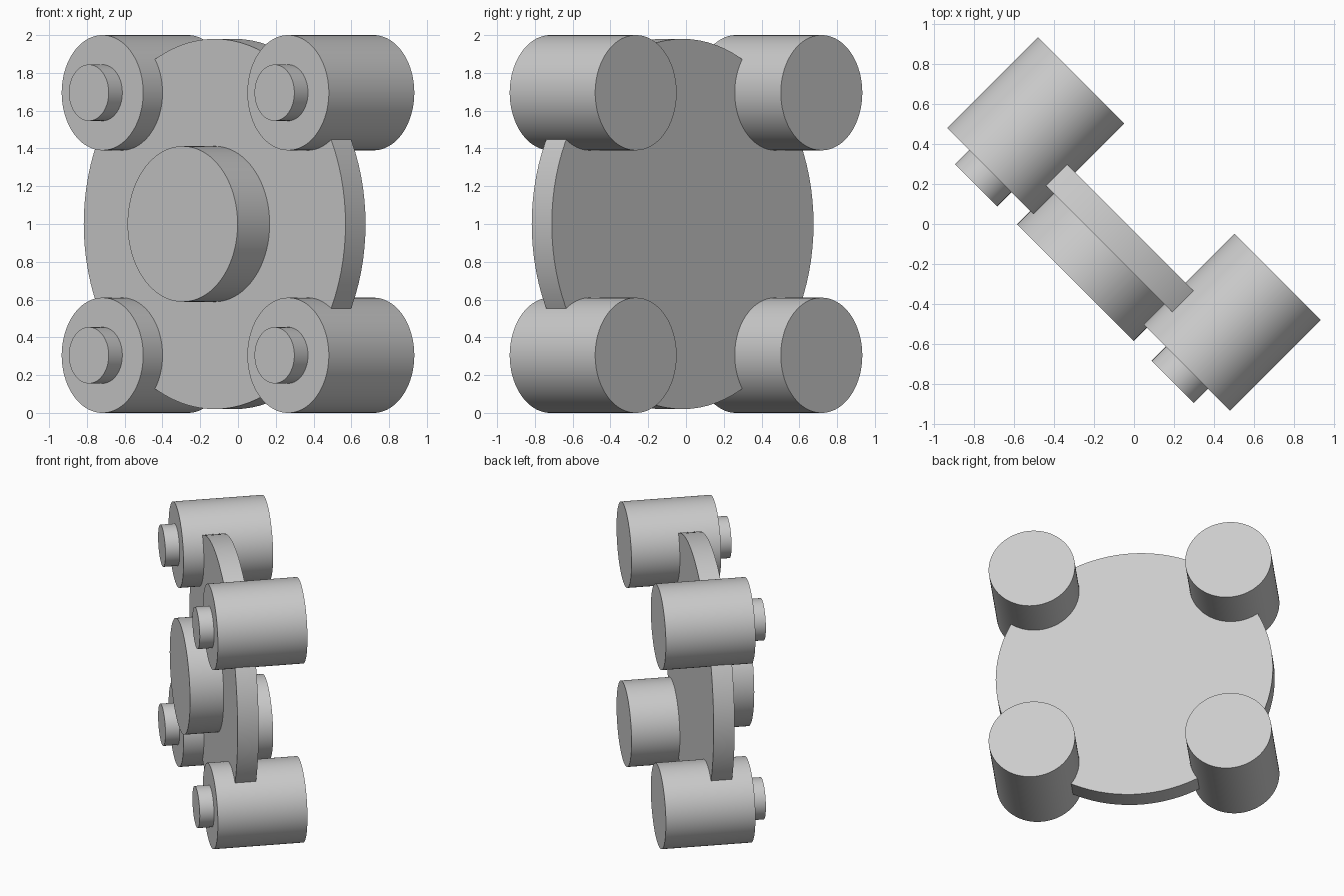
import bpy, math
from mathutils import Matrix, Vector

if "Cube" in bpy.data.objects:
    bpy.data.objects.remove(bpy.data.objects["Cube"])

grey = bpy.data.materials.new("plain grey")
grey.diffuse_color = (0.6, 0.6, 0.6, 1)
grey.use_nodes = True
grey.node_tree.nodes["Principled BSDF"].inputs["Base Color"].default_value = grey.diffuse_color

# The whole model is turned 45 degrees about the vertical axis
TURN = Matrix.Rotation(math.radians(-45), 4, 'Z')
SEGMENTS = 96


def finish(obj, name):
    obj.name = name
    obj.data.materials.append(grey)
    bpy.ops.object.shade_smooth_by_angle(angle=math.radians(30))
    return obj


def drum(name, u, z, radius, front, back):
    """Solid cylinder running from front to back along the turned depth axis."""
    bpy.ops.mesh.primitive_cylinder_add(vertices=SEGMENTS, radius=radius, depth=back - front)
    obj = bpy.context.object
    place = Matrix.Translation(Vector((u, (front + back) / 2, z)))
    obj.data.transform(TURN @ place @ Matrix.Rotation(math.radians(90), 4, 'X'))
    return finish(obj, name)


# Round central plate
drum("plate", 0, 1, 0.98, -0.175, -0.025)

# Four corner drums, each with a small stud on its front
for side, u in (("left", -0.695), ("right", 0.695)):
    for level, z in (("lower", 0.305), ("upper", 1.695)):
        drum(f"{level}_{side}_drum", u, z, 0.305, -0.32, 0.32)
        drum(f"{level}_{side}_stud", u, z, 0.149, -0.422, -0.31)

# Central boss with a shallow round recess
boss = drum("boss", 0, 1, 0.412, -0.415, -0.165)
cutter = drum("recess_cutter", 0, 1, 0.293, -0.315, -0.6)
cutter.data.flip_normals()
cutter.hide_render = True
cutter.hide_viewport = True
cut = boss.modifiers.new("recess", 'BOOLEAN')
cut.operation = 'DIFFERENCE'
cut.solver = 'EXACT'
cut.object = cutter
